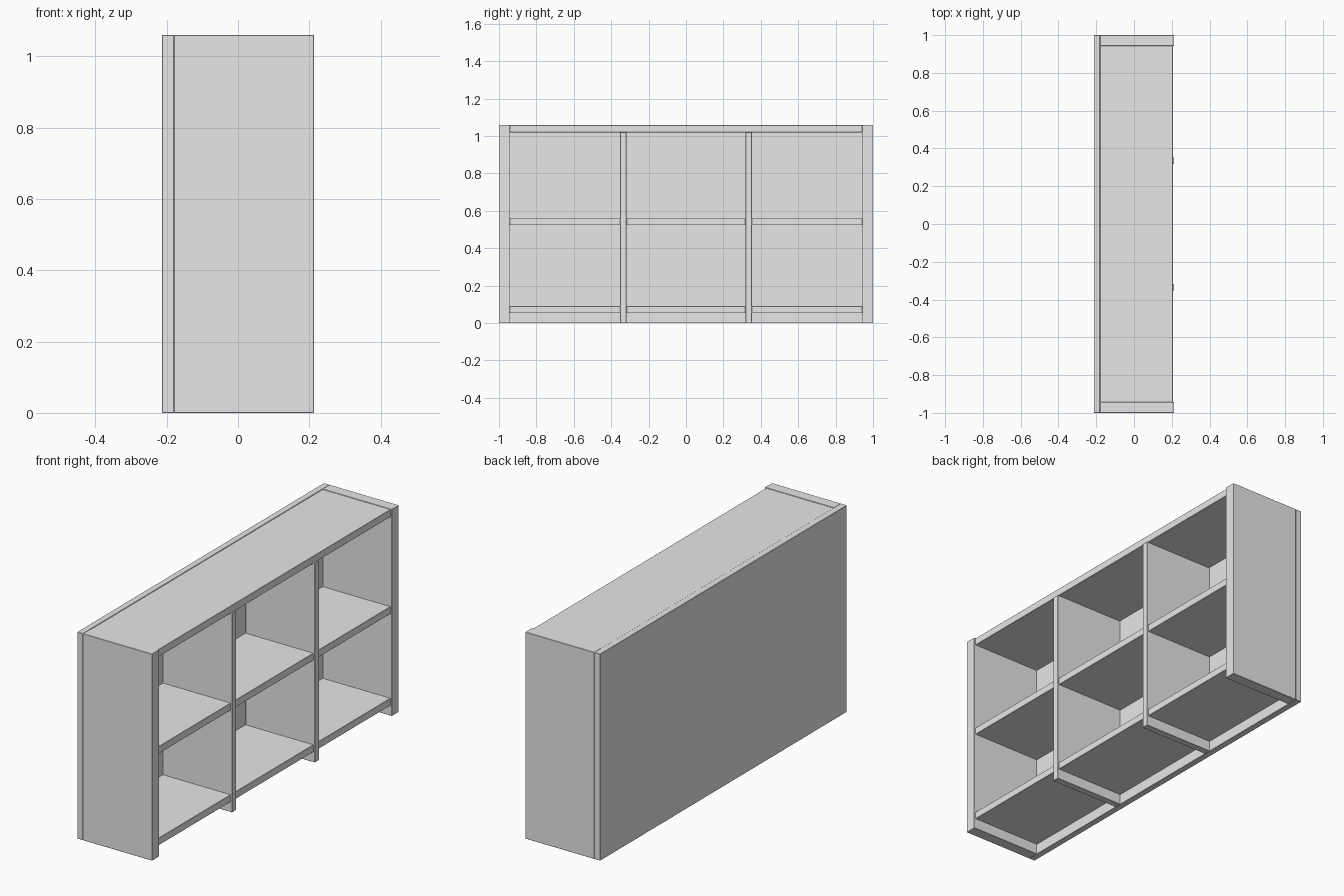
import bpy

if "Cube" in bpy.data.objects:
    bpy.data.objects.remove(bpy.data.objects["Cube"])

grey = bpy.data.materials.new("plain_grey")
grey.diffuse_color = (0.8, 0.8, 0.8, 1)
grey.use_nodes = True
grey.node_tree.nodes["Principled BSDF"].inputs["Base Color"].default_value = grey.diffuse_color


def board(name, x, y, z):
    """Box board from (min, max) ranges, with slightly eased edges."""
    bpy.ops.mesh.primitive_cube_add(size=1, location=[sum(r) / 2 for r in (x, y, z)])
    ob = bpy.context.object
    ob.name = name
    ob.scale = [r[1] - r[0] for r in (x, y, z)]
    bpy.ops.object.transform_apply(location=False, rotation=False, scale=True)
    ob.data.materials.append(grey)
    bevel = ob.modifiers.new("eased_edges", 'BEVEL')
    bevel.width = 0.0015
    bevel.segments = 1
    return ob


HEIGHT = 1.06
BACK = -0.18     # inner face of the back panel
FRONT = 0.213    # front edge of the uprights
SHELF = 0.206    # front edge of the shelves

# Back panel
board("back_panel", (-0.213, BACK), (-1, 1), (0, HEIGHT))

# End panels and the two dividers
for side, label in ((-1, "near"), (1, "far")):
    board(label + "_end_panel", (BACK, FRONT), sorted((side * 0.943, side * 1.0)), (0, HEIGHT))
    board(label + "_divider", (BACK, FRONT), sorted((side * 0.318, side * 0.352)), (0, 1.02))

# Top board
board("top_board", (BACK, SHELF), (-0.943, 0.943), (1.02, 1.058))

# Two rows of shelves in the three bays
for row, z in (("lower", (0.053, 0.09)), ("middle", (0.523, 0.56))):
    for bay, y in enumerate(((-0.943, -0.352), (-0.318, 0.318), (0.352, 0.943)), 1):
        board(f"{row}_shelf_{bay}", (BACK, SHELF), y, z)
